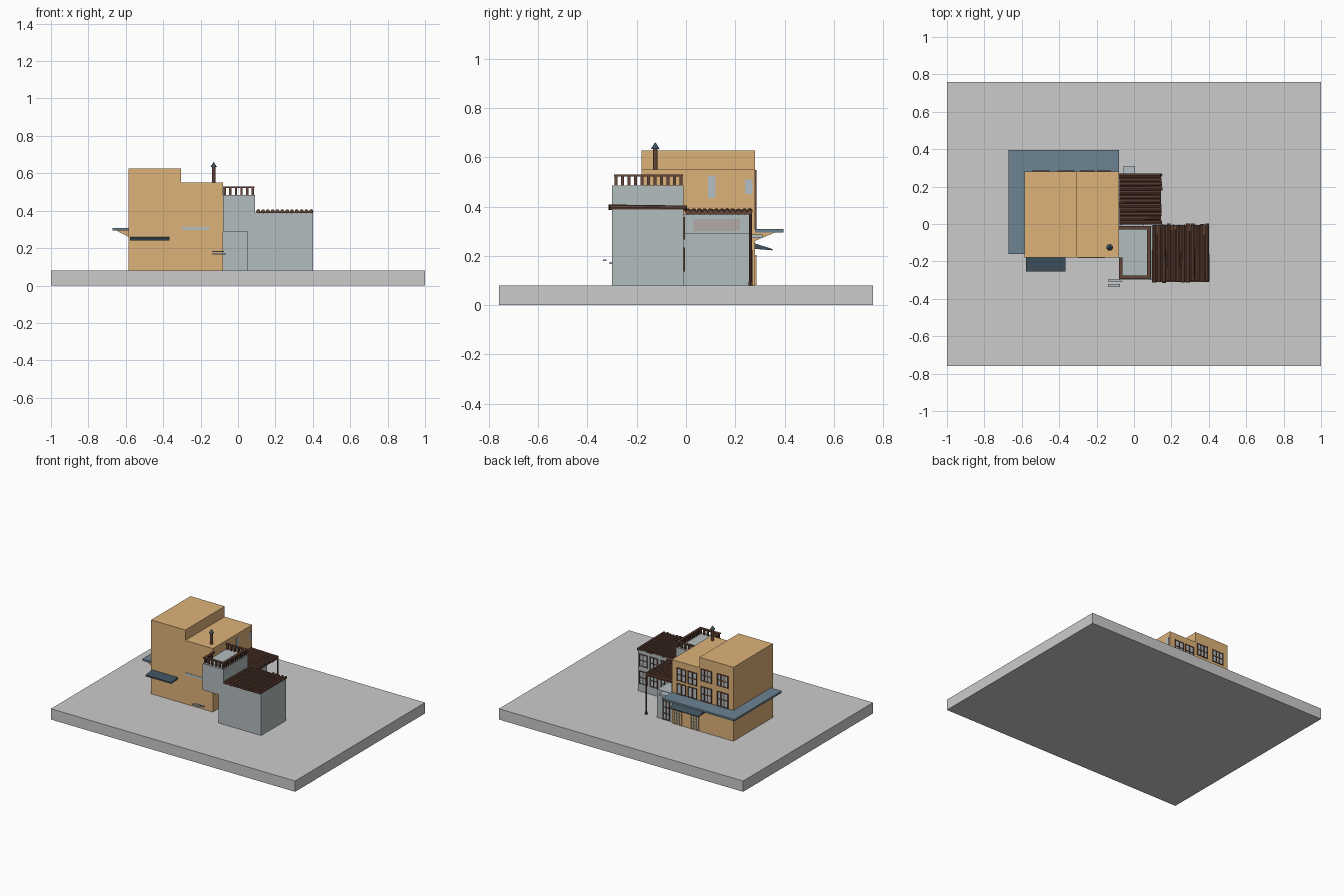
import bpy, bmesh, math, random
from mathutils import Matrix, Vector

if "Cube" in bpy.data.objects:
    bpy.data.objects.remove(bpy.data.objects["Cube"])
random.seed(4)


def mat(name, rgb):
    m = bpy.data.materials.new(name)
    m.diffuse_color = (*rgb, 1)
    m.use_nodes = True
    m.node_tree.nodes["Principled BSDF"].inputs["Base Color"].default_value = m.diffuse_color
    return m


TAN = mat("tan_plaster", (0.73, 0.45, 0.19))
GREY = mat("pale_plaster", (0.45, 0.51, 0.52))
SLATE = mat("slate", (0.15, 0.23, 0.29))
DARK = mat("dark_slate", (0.05, 0.085, 0.115))
WOOD = mat("brown_wood", (0.13, 0.06, 0.04))
GLASS = mat("glass", (0.46, 0.53, 0.56))
PANEL = mat("pink_panel", (0.45, 0.40, 0.39))


def finish(name, bm, m):
    bmesh.ops.recalc_face_normals(bm, faces=bm.faces[:])
    me = bpy.data.meshes.new(name)
    bm.to_mesh(me)
    bm.free()
    if m:
        me.materials.append(m)
    ob = bpy.data.objects.new(name, me)
    bpy.context.collection.objects.link(ob)
    return ob


def boxes(name, specs, m=None):
    """One object from boxes given as (x0, x1, y0, y1, z0, z1)."""
    bm = bmesh.new()
    for x0, x1, y0, y1, z0, z1 in specs:
        mx = Matrix.Translation(((x0 + x1) / 2, (y0 + y1) / 2, (z0 + z1) / 2)) \
            @ Matrix.Diagonal((x1 - x0, y1 - y0, z1 - z0, 1))
        bmesh.ops.create_cube(bm, size=1, matrix=mx)
    return finish(name, bm, m)


def prism(name, profile, axis, spans, m):
    """Extrude a (horizontal, z) profile along x or y over each span."""
    bm = bmesh.new()
    for lo, hi in spans:
        ends = []
        for t in (lo, hi):
            ends.append([bm.verts.new((t, a, z) if axis == 'x' else (a, t, z))
                         for a, z in profile])
        bm.faces.new(ends[0])
        bm.faces.new(ends[1])
        n = len(profile)
        for i in range(n):
            j = (i + 1) % n
            bm.faces.new((ends[0][i], ends[0][j], ends[1][j], ends[1][i]))
    return finish(name, bm, m)


def rod(bm, a, b, r1, r2, sides=8):
    a, b = Vector(a), Vector(b)
    rot = (b - a).to_track_quat('Z', 'Y').to_matrix().to_4x4()
    bmesh.ops.create_cone(bm, cap_ends=True, segments=sides, radius1=r1, radius2=r2,
                          depth=(b - a).length,
                          matrix=Matrix.Translation((a + b) / 2) @ rot)


def window(name, x0, x1, z0, z1, y, cols, rows, frame=WOOD, t=0.006):
    """Framed pane with bars on a wall facing +y."""
    boxes(name + "_glass", [(x0, x1, y - 0.005, y + 0.002, z0, z1)], GLASS)
    bars = []
    for i in range(cols + 1):
        x = x0 + (x1 - x0) * i / cols
        bars.append((x - t / 2, x + t / 2, y - 0.004, y + 0.006, z0 - t / 2, z1 + t / 2))
    for i in range(rows + 1):
        z = z0 + (z1 - z0) * i / rows
        bars.append((x0, x1, y - 0.004, y + 0.005, z - t / 2, z + t / 2))
    boxes(name + "_frame", bars, frame)


# Ground and main volumes
boxes("ground", [(-1, 1, -0.76, 0.76, 0, 0.08)])
boxes("tall_block", [(-0.585, -0.305, -0.18, 0.28, 0.08, 0.627)], TAN)
boxes("middle_block", [(-0.305, -0.08, -0.18, 0.28, 0.08, 0.55)], TAN)
boxes("right_block", [(0.05, 0.40, -0.30, -0.01, 0.08, 0.39)], GREY)
boxes("terrace_block", [(-0.08, 0.09, -0.30, -0.01, 0.29, 0.485)], GREY)
boxes("rear_block", [(-0.08, 0.05, -0.01, 0.265, 0.08, 0.29)], GREY)
boxes("rear_upper_wall", [(-0.08, -0.065, -0.01, 0.265, 0.29, 0.37)], GREY)
boxes("rear_upper_panel", [(-0.066, -0.062, 0.03, 0.22, 0.30, 0.35)], PANEL)

# Log roof over the right block, logs running front to back
boxes("right_roof_deck", [(0.10, 0.40, -0.31, -0.005, 0.388, 0.396)], WOOD)
bm = bmesh.new()
for i in range(12):
    x = 0.108 + 0.0258 * i
    rod(bm, (x, -0.315 + random.uniform(0, 0.012), 0.397),
        (x, random.uniform(-0.008, 0.004), 0.394), 0.011, 0.010)
finish("right_roof_logs", bm, WOOD)

# Log roof at the rear, logs running sideways, with its post
boxes("rear_roof_deck", [(-0.078, 0.145, 0.0, 0.268, 0.367, 0.377)], WOOD)
bm = bmesh.new()
for i in range(12):
    y = 0.008 + 0.0228 * i
    rod(bm, (-0.078, y, 0.381), (0.147 + random.uniform(-0.008, 0.005), y, 0.377),
        0.012, 0.011)
finish("rear_roof_logs", bm, WOOD)
bm = bmesh.new()
rod(bm, (0.143, 0.262, 0.08), (0.143, 0.262, 0.37), 0.006, 0.006)
rod(bm, (0.143, 0.262, 0.08), (0.143, 0.262, 0.095), 0.009, 0.009)
finish("rear_post", bm, WOOD)

# Terrace railing: top rails and balusters
boxes("railing_top", [(-0.08, 0.088, -0.293, -0.275, 0.521, 0.529),
                      (0.07, 0.088, -0.293, -0.012, 0.521, 0.529),
                      (-0.08, -0.062, -0.293, -0.18, 0.521, 0.529),
                      (-0.08, 0.088, -0.03, -0.012, 0.521, 0.529)], WOOD)
spots = [(-0.071 + 0.03 * i, y) for i in range(6) for y in (-0.284, -0.021)]
spots += [(0.079, -0.258 + 0.0263 * i) for i in range(9)]
spots += [(-0.071, -0.258 + 0.0263 * i) for i in range(3)]
boxes("railing_balusters", [(x - 0.006, x + 0.006, y - 0.006, y + 0.006, 0.483, 0.523)
                            for x, y in spots], WOOD)

# Chimney pipe with cone cap
bm = bmesh.new()
rod(bm, (-0.13, -0.125, 0.545), (-0.13, -0.125, 0.635), 0.009, 0.009, 12)
finish("chimney_pipe", bm, WOOD)
bm = bmesh.new()
rod(bm, (-0.13, -0.125, 0.633), (-0.13, -0.125, 0.66), 0.018, 0.001, 12)
finish("chimney_cap", bm, DARK)

# L-shaped canopy with triangular brackets
boxes("canopy", [(-0.672, -0.08, 0.28, 0.395, 0.294, 0.308),
                 (-0.672, -0.585, -0.16, 0.28, 0.294, 0.308)], SLATE)
prism("canopy_rear_brackets", [(0.279, 0.294), (0.36, 0.294), (0.279, 0.26)], 'x',
      [(x, x + 0.015) for x in (-0.58, -0.42, -0.25, -0.10)], TAN)
prism("canopy_side_brackets", [(-0.584, 0.294), (-0.65, 0.294), (-0.584, 0.26)], 'y',
      [(y, y + 0.015) for y in (-0.15, 0.05, 0.255)], TAN)

# Small sloping awnings front and rear, and the rear door canopy
prism("front_awning", [(-0.18, 0.26), (-0.255, 0.25), (-0.255, 0.24), (-0.18, 0.247)],
      'x', [(-0.578, -0.367)], DARK)
prism("rear_awning", [(0.28, 0.25), (0.352, 0.227), (0.352, 0.222), (0.28, 0.228)],
      'x', [(-0.35, -0.11)], DARK)
boxes("door_canopy", [(-0.055, 0.005, 0.262, 0.31, 0.272, 0.287)], GLASS)

# Rear windows of the tan blocks
for i, x in enumerate((-0.195, -0.285)):
    window(f"middle_upper_window_{i}", x, x + 0.07, 0.41, 0.50, 0.28, 2, 2)
    window(f"middle_lower_window_{i}", x, x + 0.07, 0.312, 0.385, 0.28, 2, 1)
for i, x in enumerate((-0.405, -0.54)):
    window(f"tall_upper_window_{i}", x, x + 0.085, 0.46, 0.545, 0.28, 3, 2)
    window(f"tall_lower_window_{i}", x, x + 0.085, 0.312, 0.415, 0.28, 3, 2)

# Lattice doors at ground level
for i, x in enumerate((-0.16, -0.30)):
    window(f"lattice_door_{i}", x, x + 0.06, 0.085, 0.20, 0.28, 3, 5, TAN)
window("rear_block_door", -0.05, 0.0, 0.085, 0.22, 0.265, 2, 3)

# Rear windows of the right block
for i, x in enumerate((0.15, 0.24, 0.325)):
    window(f"right_upper_window_{i}", x, x + 0.06, 0.27, 0.355, -0.01, 2, 2)
    window(f"right_lower_window_{i}", x, x + 0.06, 0.14, 0.23, -0.01, 2, 2)

# Plain panes on the side and front walls
boxes("side_panes", [(-0.082, -0.077, 0.09, 0.12, 0.435, 0.525),
                     (-0.082, -0.077, 0.24, 0.27, 0.45, 0.51)], GLASS)
boxes("front_pane", [(-0.30, -0.155, -0.183, -0.178, 0.296, 0.314)], GLASS)

# Loose entry slabs
boxes("entry_slabs", [(-0.135, -0.065, -0.31, -0.295, 0.167, 0.174),
                      (-0.14, -0.075, -0.338, -0.322, 0.178, 0.185)], GREY)
